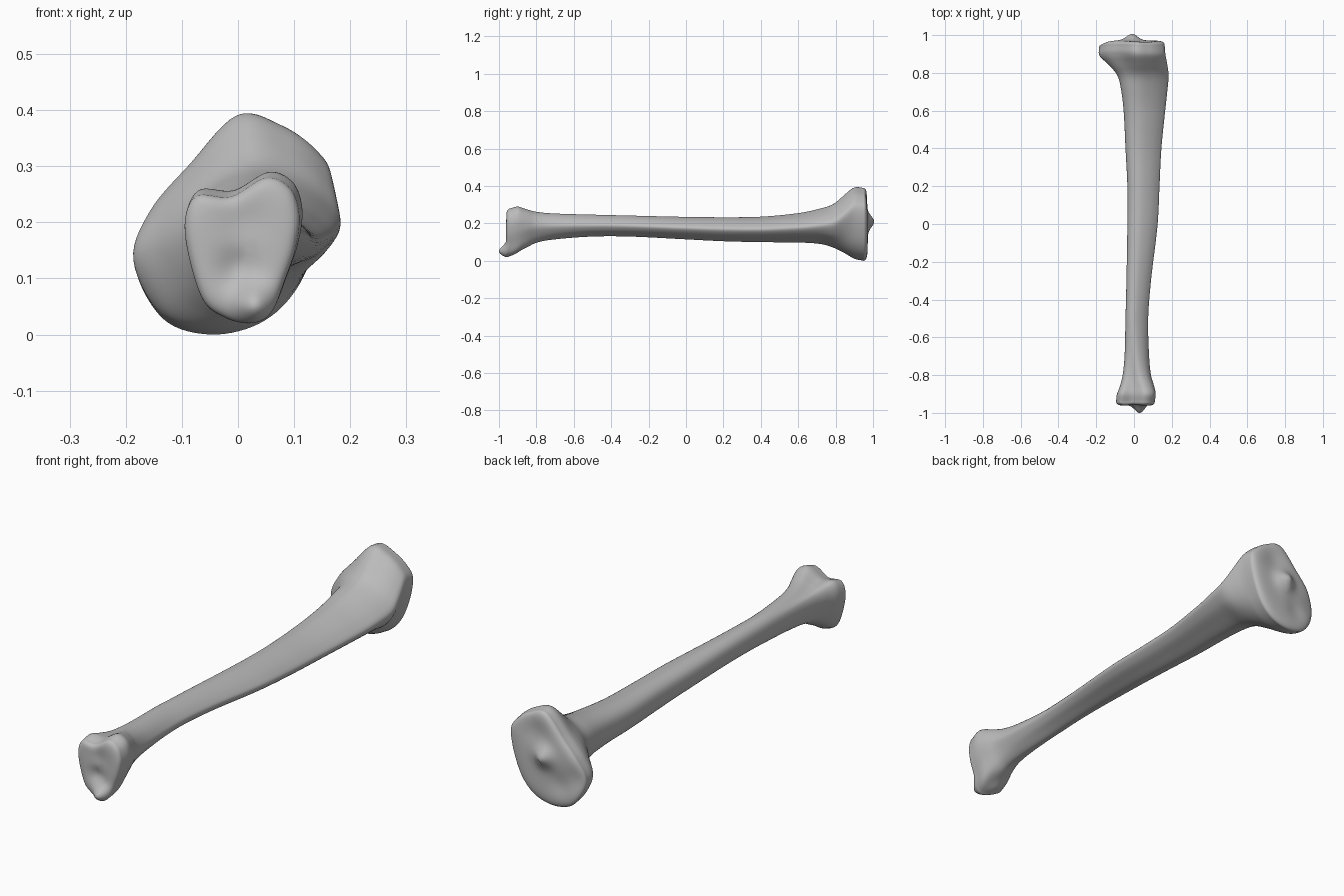
import bpy, bmesh, math
from mathutils import Vector

if "Cube" in bpy.data.objects:
    bpy.data.objects.remove(bpy.data.objects["Cube"])

SEGMENTS, RINGS, CAP_RINGS = 84, 110, 16

# Cross-section outlines (x, z) in hundredths, clockwise from the top
ankle_outline = [(5.5, 29), (10, 27), (11.7, 22), (11, 16), (9, 10), (6.5, 4),
                 (3, 2), (-2, 3), (-6.5, 7), (-9.5, 19), (-7.5, 25.5), (-1, 25.5)]
shaft_outline = [(3, 23.5), (7, 22.2), (10.5, 20), (12.5, 17.5), (10.5, 14.8), (7, 13),
                 (3, 11.5), (0, 12), (-2.5, 14), (-3.5, 17.5), (-2.8, 21), (-.5, 23)]
knee_outline = [(0, 39.5), (8, 37.5), (14, 33), (16.5, 28), (14.8, 18), (10.5, 8),
                (4, 2), (-5, 0), (-13.5, 3), (-18.5, 13), (-15.5, 22), (-8.5, 30.5)]

# Stations: y, left x, right x, low z, high z (hundredths), outline blend
stations = [
    (-94, -9.5, 11, 2, 28, -1), (-90, -9, 11.5, 3.5, 29, -1),
    (-86, -7.5, 10.7, 6.5, 27.8, -.85), (-80, -6, 9, 9.7, 26.2, -.6),
    (-70, -5, 8, 11.5, 25.3, -.3), (-50, -4.5, 7.5, 13, 24.7, 0),
    (-30, -4, 9, 13, 24.2, 0), (0, -3.5, 12.5, 11.5, 23.5, 0),
    (20, -3.5, 13.5, 10.5, 23.3, 0), (40, -4.5, 14.5, 10, 23.6, 0),
    (60, -5.5, 16.5, 9.8, 25.5, 0), (72, -7, 17.8, 9, 28, .1),
    (79, -9, 18.3, 7, 30.5, .3), (85, -14, 17.5, 4, 35.5, .7),
    (90, -18.3, 16.6, 1.2, 39.2, 1), (95, -18.5, 16.2, 0, 39, 1)]

# Joint surface relief: x, z, spread, height along y (hundredths)
ankle_relief = [(3, 5, 3.5, -4), (0, 12, 3.5, 1.5), (1, 20, 4, .7)]
knee_relief = [(-1, 21, 4, 3.5), (4, 30, 6, -1), (-8, 10, 5, -1), (-17, 14, 6, -1.5)]


def spline(a, b, c, d, t):
    return b + (c - a) * t / 2 + (a - b * 2.5 + c * 2 - d / 2) * t * t \
        + ((b - c) * 1.5 + (d - a) / 2) * t ** 3


def normalised_loop(points):
    """Smooth closed outline stretched to the range -1 to 1."""
    pts = [Vector(p) for p in points]
    n = len(pts)
    loop = []
    for i in range(SEGMENTS):
        k, t = divmod(i * n / SEGMENTS, 1)
        k = int(k)
        loop.append(spline(*(pts[(k + j) % n] for j in (-1, 0, 1, 2)), t))
    return fit(loop, (-1, 1, -1, 1))


def fit(loop, box):
    xs, zs = [p.x for p in loop], [p.y for p in loop]
    x0, x1, z0, z1 = box
    return [Vector((x0 + (p.x - min(xs)) / (max(xs) - min(xs)) * (x1 - x0),
                    z0 + (p.y - min(zs)) / (max(zs) - min(zs)) * (z1 - z0))) for p in loop]


ankle, shaft, knee = map(normalised_loop, (ankle_outline, shaft_outline, knee_outline))


def station_at(y):
    """Interpolate the station table with slopes that respect uneven spacing."""
    k = max(i for i in range(len(stations) - 1) if stations[i][0] <= y)

    def slope(i, c):
        lo, hi = stations[max(i - 1, 0)], stations[min(i + 1, len(stations) - 1)]
        return (hi[c] - lo[c]) / (hi[0] - lo[0])
    a, b = stations[k], stations[k + 1]
    h = b[0] - a[0]
    t = (y - a[0]) / h
    values = []
    for c in range(1, 6):
        values.append(a[c] * (1 + 2 * t) * (1 - t) ** 2 + b[c] * t * t * (3 - 2 * t)
                      + h * slope(k, c) * t * (1 - t) ** 2 + h * slope(k + 1, c) * t * t * (t - 1))
    return values


def relief(x, y, z):
    fade = min(max((abs(y) - 84) / 10, 0), 1)
    bumps = knee_relief if y > 0 else ankle_relief
    return fade * sum(h * math.exp(-((x - bx) ** 2 + (z - bz) ** 2) / (r * r))
                      for bx, bz, r, h in bumps)


bm = bmesh.new()


def add_ring(loop, y):
    return [bm.verts.new((p.x / 100, (y + relief(p.x, y, p.y)) / 100, p.y / 100)) for p in loop]


def bridge(a, b):
    for i in range(SEGMENTS):
        j = (i + 1) % SEGMENTS
        bm.faces.new((a[i], a[j], b[j], b[i]))


def cap(ring, loop, y, direction):
    """Close an end with shrinking rings over a rounded rim."""
    centre = sum(loop, Vector((0, 0))) / SEGMENTS
    for i in range(1, CAP_RINGS):
        s = math.cos(math.pi / 2 * i / CAP_RINGS)
        inner = [centre + (p - centre) * s for p in loop]
        nxt = add_ring(inner, y + direction * 2.2 * math.sqrt(1 - s ** 8))
        bridge(ring, nxt)
        ring = nxt
    bm.faces.new(ring)


# Walls of the bone, denser toward both joints
first, last = stations[0][0], stations[-1][0]
rings = []
for i in range(RINGS + 1):
    u = (1 - math.cos(math.pi * i / RINGS)) / 2
    y = first + (last - first) * u
    *box, w = station_at(y)
    end = knee if w > 0 else ankle
    w = min(abs(w), 1)
    loop = fit([p.lerp(q, w) for p, q in zip(shaft, end)], box)
    rings.append((add_ring(loop, y), loop, y))
for a, b in zip(rings, rings[1:]):
    bridge(a[0], b[0])

# Joint surfaces at the two ends
cap(*rings[0], -1)
cap(*rings[-1], 1)
bmesh.ops.recalc_face_normals(bm, faces=bm.faces)

mesh = bpy.data.meshes.new("shin_bone")
bm.to_mesh(mesh)
bm.free()
bone = bpy.data.objects.new("shin_bone", mesh)
bpy.context.collection.objects.link(bone)
mesh.shade_smooth()

# Plain grey material
grey = bpy.data.materials.new("bone_grey")
grey.use_nodes = True
colour = (.5, .5, .5, 1)
grey.diffuse_color = colour
grey.node_tree.nodes["Principled BSDF"].inputs["Base Color"].default_value = colour
mesh.materials.append(grey)
